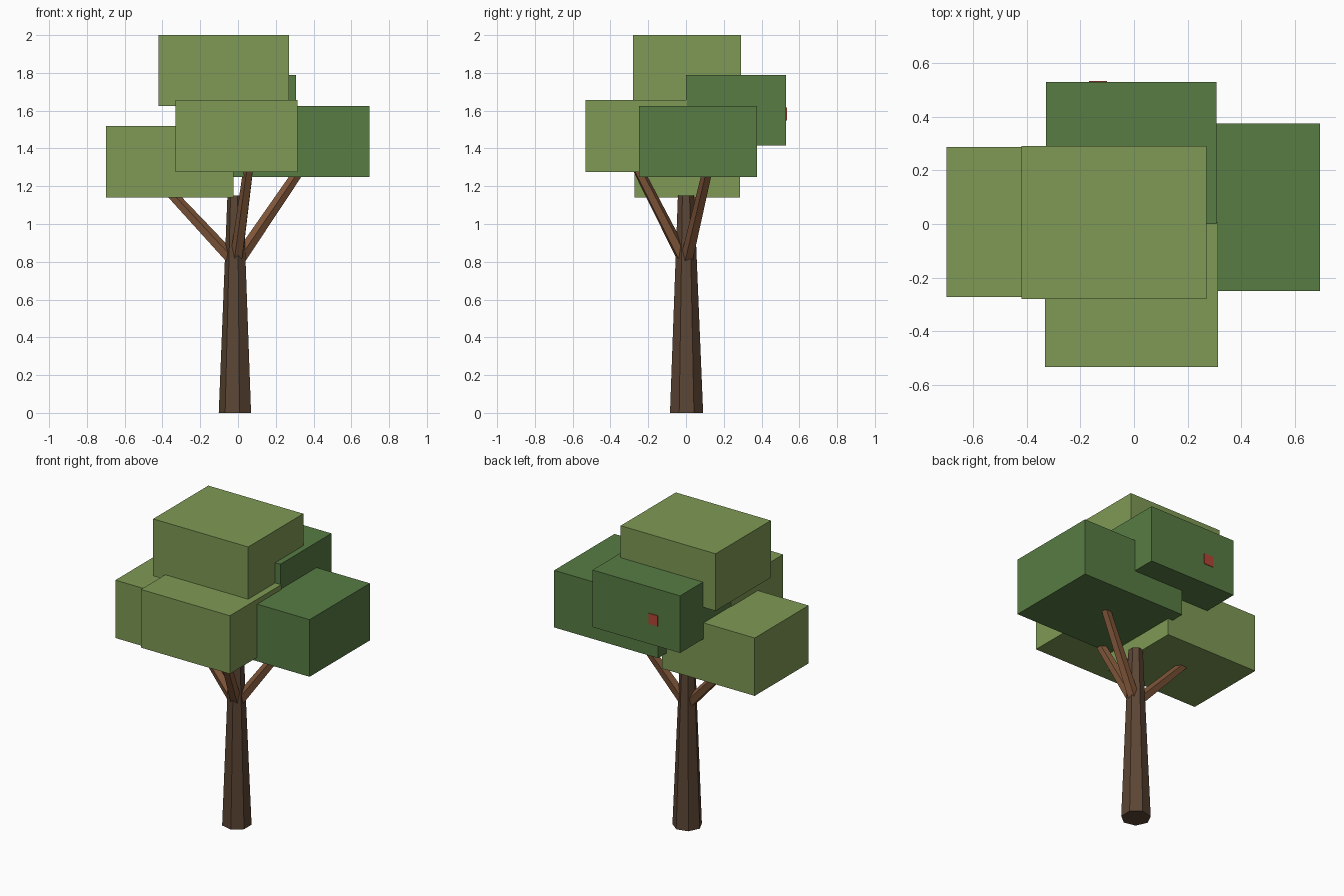
import bpy, math
from mathutils import Vector, Matrix

if "Cube" in bpy.data.objects:
    bpy.data.objects.remove(bpy.data.objects["Cube"])


def material(name, rgb):
    m = bpy.data.materials.new(name)
    m.diffuse_color = (*rgb, 1)
    m.use_nodes = True
    m.node_tree.nodes["Principled BSDF"].inputs["Base Color"].default_value = m.diffuse_color
    return m


LIGHT = material("light_leaf", (0.21, 0.32, 0.09))
DARK = material("dark_leaf", (0.095, 0.2, 0.057))
BARK = material("bark", (0.105, 0.06, 0.034))
WOOD = material("branch_wood", (0.22, 0.095, 0.042))
RED = material("red", (0.45, 0.06, 0.035))


def box(name, lo, hi, mat):
    lo, hi = Vector(lo), Vector(hi)
    bpy.ops.mesh.primitive_cube_add(size=1)
    ob = bpy.context.object
    ob.name = name
    ob.data.transform(Matrix.Translation((lo + hi) / 2) @ Matrix.Diagonal((*(hi - lo), 1)))
    ob.data.materials.append(mat)


def limb(name, start, end, r1, r2, sides, mat, turn=0):
    start, end = Vector(start), Vector(end)
    axis = end - start
    bpy.ops.mesh.primitive_cone_add(vertices=sides, radius1=r1, radius2=r2, depth=axis.length)
    ob = bpy.context.object
    ob.name = name
    aim = axis.to_track_quat('Z', 'Y').to_matrix().to_4x4() if axis.xy.length > 1e-4 else Matrix()
    ob.data.transform(Matrix.Translation((start + end) / 2) @ aim @ Matrix.Rotation(turn, 4, 'Z'))
    ob.data.materials.append(mat)


# Seven-sided tapering trunk, one corner facing -x
limb("trunk", (-0.012, 0.003, 0), (-0.012, 0, 1.15), 0.09, 0.044, 7, BARK, math.pi / 2)

# Branches rising from the fork into the foliage
fork = Vector((-0.01, 0, 0.79))
for name, tip in (("left_branch", (-0.34, 0.035, 1.145)),
                  ("right_branch", (0.31, 0.11, 1.26)),
                  ("front_branch", (0.055, -0.25, 1.28))):
    tip = Vector(tip)
    limb(name, fork, tip + (tip - fork).normalized() * 0.04, 0.036, 0.028, 5, WOOD)

# Foliage blocks
box("top_foliage", (-0.42, -0.28, 1.625), (0.27, 0.292, 2.0), LIGHT)
box("left_foliage", (-0.70, -0.272, 1.14), (-0.025, 0.287, 1.52), LIGHT)
box("front_foliage", (-0.332, -0.533, 1.275), (0.314, 0.005, 1.657), LIGHT)
box("right_foliage", (-0.06, -0.25, 1.25), (0.695, 0.375, 1.625), DARK)
box("back_foliage", (-0.328, 0.0, 1.415), (0.308, 0.53, 1.79), DARK)

# Small red block set into the back foliage
box("red_fruit", (-0.168, 0.465, 1.547), (-0.1, 0.534, 1.617), RED)
